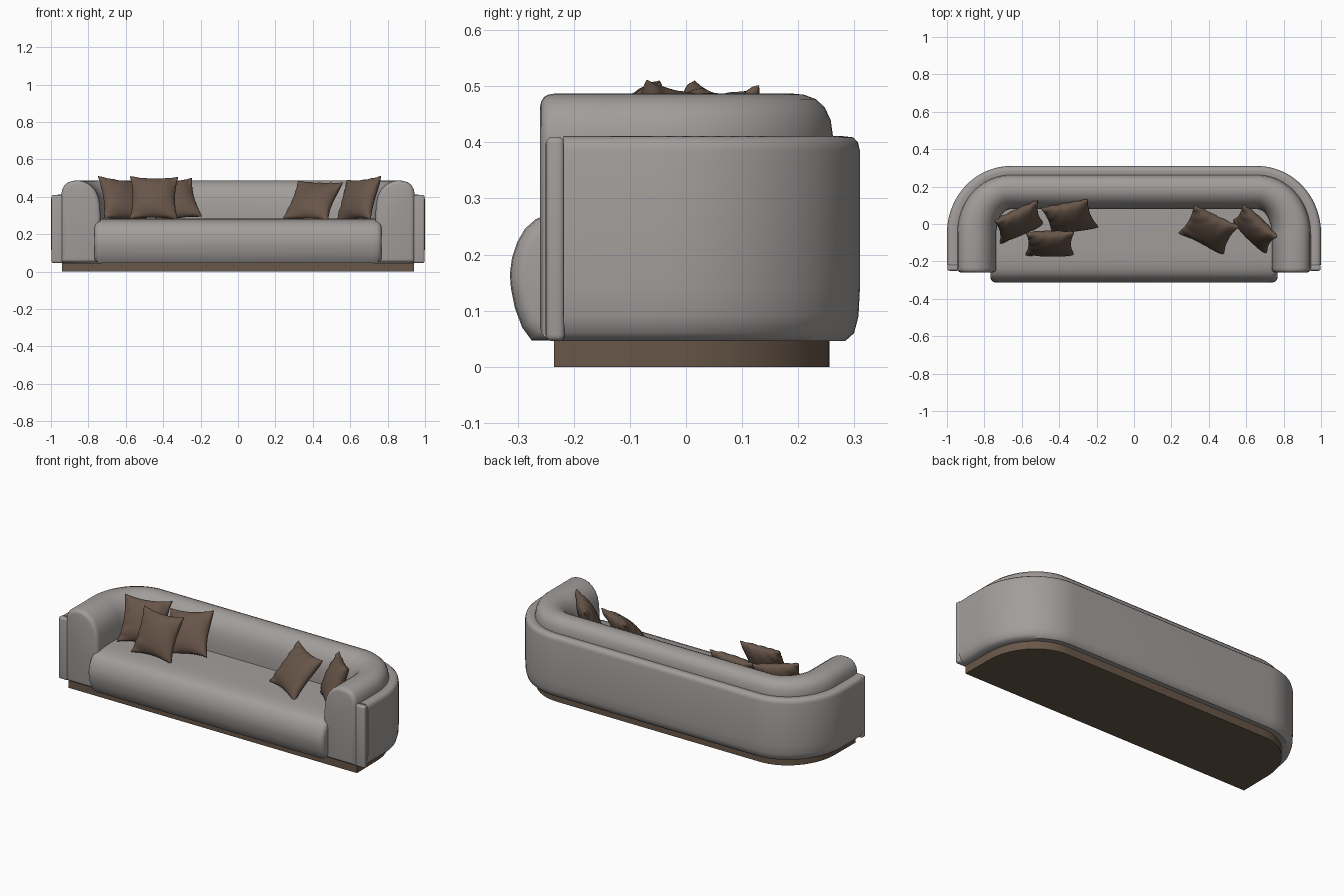
import bpy, bmesh, math
from mathutils import Matrix, Vector

if "Cube" in bpy.data.objects:
    bpy.data.objects.remove(bpy.data.objects["Cube"])


def material(name, rgb):
    m = bpy.data.materials.new(name)
    m.diffuse_color = (*rgb, 1)
    m.use_nodes = True
    m.node_tree.nodes["Principled BSDF"].inputs["Base Color"].default_value = m.diffuse_color
    return m


GREY = material("grey fabric", (0.36, 0.34, 0.33))
BROWN = material("brown cushion fabric", (0.135, 0.09, 0.065))
WOOD = material("brown plinth", (0.14, 0.095, 0.065))


def finish(name, bm, mat, angle=40):
    bmesh.ops.recalc_face_normals(bm, faces=bm.faces)
    me = bpy.data.meshes.new(name)
    bm.to_mesh(me)
    bm.free()
    ob = bpy.data.objects.new(name, me)
    bpy.context.collection.objects.link(ob)
    me.materials.append(mat)
    bpy.ops.object.select_all(action='DESELECT')
    ob.select_set(True)
    bpy.context.view_layer.objects.active = ob
    bpy.ops.object.shade_smooth_by_angle(angle=math.radians(angle))
    return ob


def loft(name, rings, mat, angle=40):
    """Skin closed rings of points and cap both ends."""
    bm = bmesh.new()
    vs = [[bm.verts.new(p) for p in r] for r in rings]
    n = len(vs[0])
    for a, b in zip(vs, vs[1:]):
        for i in range(n):
            j = (i + 1) % n
            bm.faces.new((a[i], a[j], b[j], b[i]))
    bm.faces.new(vs[0])
    bm.faces.new(vs[-1])
    return finish(name, bm, mat, angle)


def shrink(profile, s):
    """Pull a profile towards its middle by roughly s on every side."""
    lo = [min(p[k] for p in profile) for k in (0, 1)]
    hi = [max(p[k] for p in profile) for k in (0, 1)]
    c = [(lo[k] + hi[k]) / 2 for k in (0, 1)]
    f = [1 - 2 * s / (hi[k] - lo[k]) for k in (0, 1)]
    return [tuple(c[k] + (p[k] - c[k]) * f[k] for k in (0, 1)) for p in profile]


CX, CY, RX, RY, BACK = 0.66, -0.05, 0.34, 0.36, 0.87


def u_point(d, t):
    """Point on the U plan, inset by d; t is the angle from right (0) to left (pi)."""
    side = 1 if t <= math.pi / 2 else -1
    return (side * CX + (RX - d) * math.cos(t), CY + (RY - d * BACK) * math.sin(t))


STEPS = 18
ANGLES = [math.pi / 2 * i / STEPS for i in range(STEPS + 1)]


def u_sweep(name, profile, front, mat, ends):
    """Sweep an (inset, height) profile round the U; ends = (setback, shrink) roundings."""
    right = []
    for back, s in ends:
        right.append([(CX + RX - d, front + back, z) for d, z in shrink(profile, s)])
    for t in ANGLES:
        right.append([(*u_point(d, t), z) for d, z in profile])
    left = [[(-x, y, z) for x, y, z in r] for r in reversed(right)]
    return loft(name, right + left, mat)


# Plinth
outline = [(0.94, -0.235)] + [u_point(0.062, t) for t in ANGLES]
outline += [(-x, y) for x, y in reversed(outline)]
loft("plinth", [[(x, y, z) for x, y in outline] for z in (0, 0.047)], WOOD)

# Outer wrap-around shell
shell = [(.066, .046), (.03, .046), (.012, .06), (.003, .09), (0, .14), (0, .385),
         (.004, .4), (.014, .409), (.035, .411), (.066, .405)]
u_sweep("outer_shell", shell, -0.218, GREY, [(0, 0)])

# Rounded trim on the front ends of the shell
for side, label in ((1, "right"), (-1, "left")):
    bm = bmesh.new()
    bmesh.ops.create_cube(bm, size=1)
    bmesh.ops.scale(bm, vec=(0.062, 0.034, 0.363), verts=bm.verts)
    bmesh.ops.translate(bm, vec=(side * 0.967, -0.233, 0.2275), verts=bm.verts)
    bmesh.ops.bevel(bm, geom=bm.edges[:], offset=0.011, segments=4,
                    profile=0.5, affect='EDGES')
    finish(label + "_shell_trim", bm, GREY)

# Padded roll forming the arms and back
roll = [(.055, .048), (.055, .41), (.06, .44), (.072, .462), (.09, .477), (.115, .485),
        (.14, .487), (.165, .485), (.19, .476), (.215, .46), (.237, .435), (.252, .405),
        (.262, .36), (.265, .30), (.265, .048)]
u_sweep("arms_and_back", roll, -0.26, GREY,
        [(0, .022), (.002, .014), (.007, .006), (.014, .002), (.026, 0)])

# Long seat cushion with a bulging front
seat = [(-.275, .047), (-.292, .07), (-.305, .105), (-.312, .14), (-.314, .165),
        (-.31, .195), (-.301, .222), (-.287, .246), (-.268, .263), (-.24, .274),
        (-.2, .28), (-.14, .283), (.15, .283), (.15, .047)]
ends = [(.768, .026), (.765, .016), (.757, .007), (.745, .002), (.725, 0)]
half = [[(x, y, z) for y, z in shrink(seat, s)] for x, s in ends]
loft("seat", half + [[(-x, y, z) for x, y, z in r] for r in reversed(half)], GREY)


# Scatter cushions: pinched square pillows with soft creases
def pillow(name, centre, yaw, tilt, roll_angle, half_w=0.13, thick=0.05):
    n = 28
    bm = bmesh.new()
    for s in (-1, 1):
        grid = []
        for i in range(n + 1):
            row = []
            for j in range(n + 1):
                u, v = (math.sin(math.pi / 2 * (2 * k / n - 1)) for k in (i, j))
                puff = ((1 - u * u) * (1 - v * v)) ** 0.45
                edge = min(1, 4 * puff) * (u * u + v * v) * 0.5
                crease = 0.005 * edge * math.sin(9 * u * v + 5 * (u - v) + s)
                row.append(bm.verts.new((half_w * u * (1 - 0.13 * (1 - v * v)),
                                         s * (thick * puff + crease),
                                         half_w * v * (1 - 0.13 * (1 - u * u)))))
            grid.append(row)
        for i in range(n):
            for j in range(n):
                bm.faces.new((grid[i][j], grid[i + 1][j],
                              grid[i + 1][j + 1], grid[i][j + 1]))
    bmesh.ops.remove_doubles(bm, verts=bm.verts, dist=0.0002)
    turn = [Matrix.Rotation(math.radians(a), 4, ax)
            for a, ax in ((yaw, 'Z'), (-tilt, 'X'), (roll_angle, 'Y'))]
    bm.transform(Matrix.Translation(Vector(centre)) @ turn[0] @ turn[1] @ turn[2])
    finish(name, bm, BROWN, 50)


pillow("cushion_left_corner", (-0.615, 0.01, 0.385), 28, 28, 6)
pillow("cushion_left_front", (-0.45, -0.105, 0.393), 1, 27, 1)
pillow("cushion_left_inner", (-0.345, 0.035, 0.38), 4, 36, -10)
pillow("cushion_right_inner", (0.4, -0.03, 0.378), -24, 40, 3, 0.135)
pillow("cushion_right_corner", (0.645, -0.025, 0.385), -46, 24, -5, 0.128)
